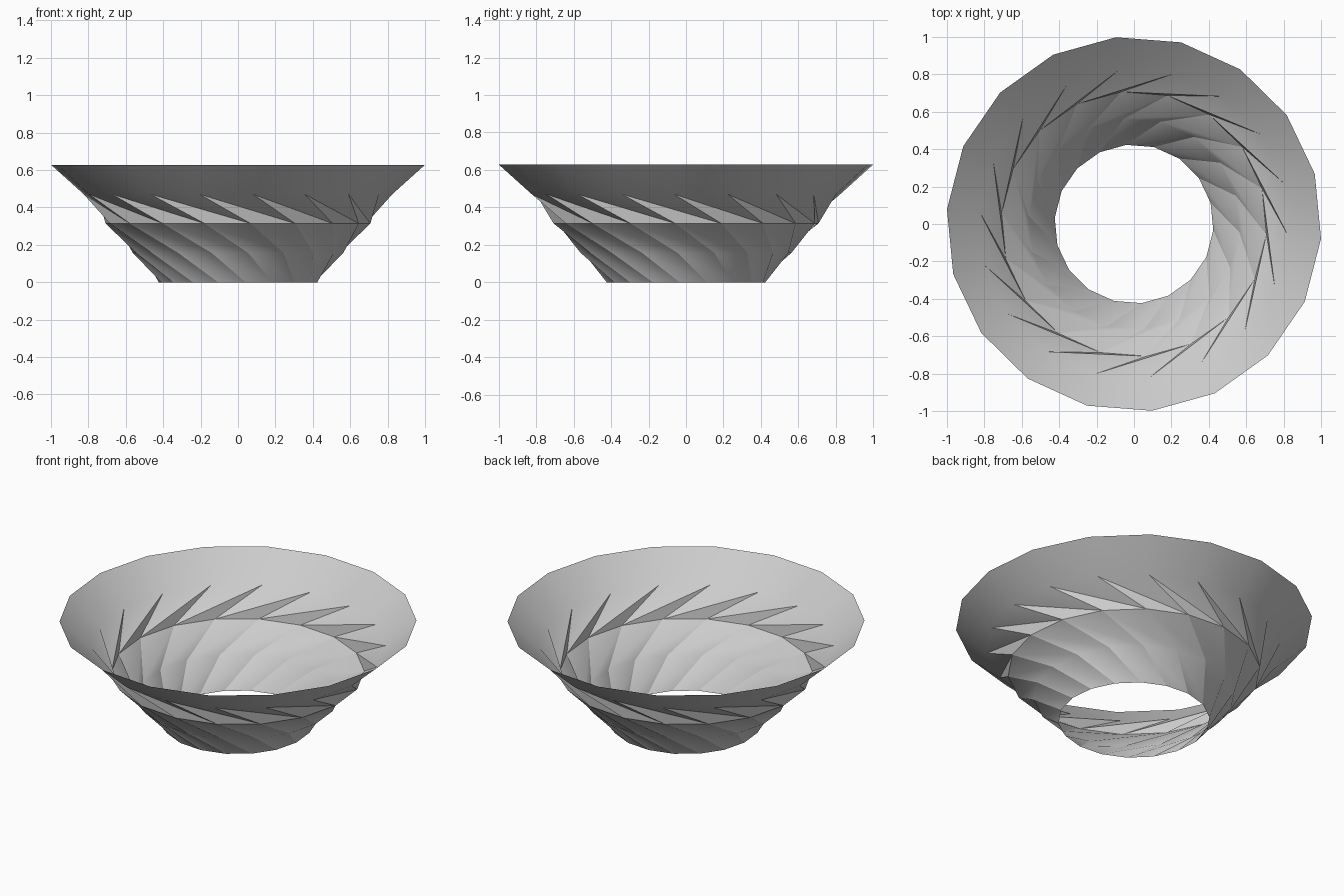
import bpy, bmesh
from math import sin, cos, radians

if "Cube" in bpy.data.objects:
    bpy.data.objects.remove(bpy.data.objects["Cube"], do_unlink=True)

SIDES = 18
STEP = 360 / SIDES
PHASE = -4.5
LAYER = 0.157
RADII = [0.425, 0.565, 0.71, 0.828, 1.003]
TWIST = [1, 1, 1, 0]  # sides turned by each band, from the bottom up

# One plain grey for the whole shell
grey = bpy.data.materials.new("plain_grey")
grey.use_nodes = True
colour = (0.6, 0.6, 0.6, 1)
grey.diffuse_color = colour
grey.node_tree.nodes["Principled BSDF"].inputs["Base Color"].default_value = colour

# Stacked rings, growing towards the rim
bm = bmesh.new()
rings = []
for level, radius in enumerate(RADII):
    angles = [radians(PHASE + STEP * i) for i in range(SIDES)]
    rings.append([bm.verts.new((radius * cos(a), radius * sin(a), level * LAYER))
                  for a in angles])

# Twisted pleats: two slanted triangles per side join each pair of rings
for lower, upper, turn in zip(rings, rings[1:], TWIST):
    for i in range(SIDES):
        a, b = lower[i], lower[(i + 1) % SIDES]
        c, d = upper[(i - turn) % SIDES], upper[(i - turn - 1) % SIDES]
        bm.faces.new((a, b, c))
        bm.faces.new((a, c, d))

mesh = bpy.data.meshes.new("pleated_shade")
bm.to_mesh(mesh)
bm.free()
mesh.materials.append(grey)
shade = bpy.data.objects.new("pleated_shade", mesh)
bpy.context.collection.objects.link(shade)

# Soft folds inside the bands, crisp seams where they meet
bpy.context.view_layer.objects.active = shade
shade.select_set(True)
bpy.ops.object.shade_smooth_by_angle(angle=radians(40))
